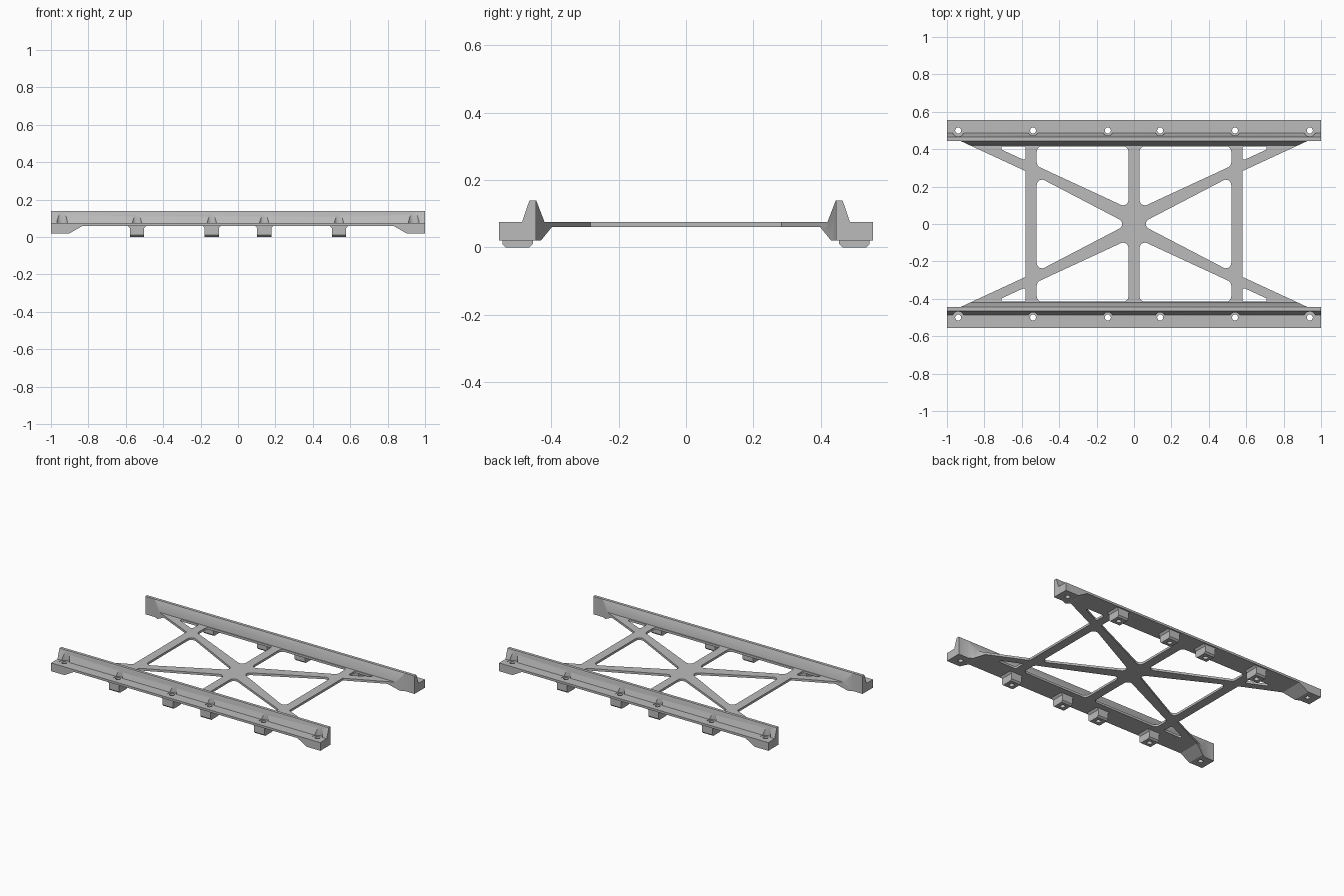
import bpy, bmesh, math
from mathutils import Vector

if "Cube" in bpy.data.objects:
    bpy.data.objects.remove(bpy.data.objects["Cube"])

grey = bpy.data.materials.new("plain_grey")
grey.use_nodes = True
grey.diffuse_color = (0.5, 0.5, 0.5, 1)
grey.node_tree.nodes["Principled BSDF"].inputs["Base Color"].default_value = (0.5, 0.5, 0.5, 1)


def prism(name, points, lo, hi, axis="z"):
    """Extrude a 2D outline along an axis (x: yz outline, y: xz outline, z: xy outline)."""
    place = {"x": lambda a, b, t: (t, a, b),
             "y": lambda a, b, t: (a, t, b),
             "z": lambda a, b, t: (a, b, t)}[axis]
    bm = bmesh.new()
    face = bm.faces.new([bm.verts.new(place(a, b, lo)) for a, b in points])
    moved = bmesh.ops.extrude_face_region(bm, geom=[face])["geom"]
    verts = [v for v in moved if isinstance(v, bmesh.types.BMVert)]
    bmesh.ops.translate(bm, verts=verts, vec=place(0, 0, hi - lo))
    bmesh.ops.recalc_face_normals(bm, faces=bm.faces)
    mesh = bpy.data.meshes.new(name)
    bm.to_mesh(mesh)
    bm.free()
    obj = bpy.data.objects.new(name, mesh)
    bpy.context.collection.objects.link(obj)
    mesh.materials.append(grey)
    return obj


def circle(x, y, r, n=32):
    return [(x + r * math.cos(2 * math.pi * i / n), y + r * math.sin(2 * math.pi * i / n))
            for i in range(n)]


def rounded(points, r, steps=6):
    """Replace every corner of a convex outline by an arc of radius r."""
    out = []
    pts = [Vector(p) for p in points]
    for i, p in enumerate(pts):
        u = (pts[i - 1] - p).normalized()
        v = (pts[(i + 1) % len(pts)] - p).normalized()
        half = u.angle(v) / 2
        centre = p + (u + v).normalized() * r / math.sin(half)
        a = p + u * r / math.tan(half) - centre
        b = p + v * r / math.tan(half) - centre
        sweep = math.pi - 2 * half
        for k in range(steps + 1):
            t = sweep * k / steps
            q = centre + (a * math.sin(sweep - t) + b * math.sin(t)) / math.sin(sweep)
            out.append((q.x, q.y))
    return out


def combine(obj, tool, operation):
    mod = obj.modifiers.new("combine", "BOOLEAN")
    mod.operation, mod.object, mod.solver = operation, tool, "EXACT"
    bpy.ops.object.select_all(action="DESELECT")
    bpy.context.view_layer.objects.active = obj
    obj.select_set(True)
    bpy.ops.object.modifier_apply(modifier=mod.name)
    bpy.data.objects.remove(tool)


def finish(obj):
    bpy.ops.object.select_all(action="DESELECT")
    bpy.context.view_layer.objects.active = obj
    obj.select_set(True)
    bpy.ops.object.shade_smooth_by_angle(angle=math.radians(25))


SLOPE = 0.463                    # direction of the diagonal braces
IN, OUT = 0.0144, 0.07           # brace edges, as offsets in y
BAR_IN, BAR_OUT = 0.52, 0.58     # cross bars
EDGE, RAIL_IN, RAIL_OUT = 0.415, 0.42, 0.555
BOTTOM, TOP = 0.06, 0.075


def brace(x, offset):
    return SLOPE * x + offset


def brace_x(y):
    return (y - IN) / SLOPE


# Cross-braced plate
w, bx = brace(BAR_OUT, IN), brace_x(RAIL_IN)
plate = prism("cross_brace_plate",
              [(bx, -RAIL_IN), (BAR_OUT, -w), (BAR_OUT, w), (bx, RAIL_IN),
               (-bx, RAIL_IN), (-BAR_OUT, w), (-BAR_OUT, -w), (-bx, -RAIL_IN)], BOTTOM, TOP)
end_window = [(0.031, 0), (BAR_IN, -brace(BAR_IN, IN)), (BAR_IN, brace(BAR_IN, IN))]
side_window = [(0.03, EDGE), (BAR_IN, EDGE), (BAR_IN, brace(BAR_IN, OUT)), (0.03, brace(0.03, OUT))]
corner_window = [(BAR_OUT, EDGE), (BAR_OUT, brace(BAR_OUT, OUT)), ((EDGE - OUT) / SLOPE, EDGE)]
for sx in (-1, 1):
    for sy in (-1, 1):
        windows = [(side_window, 0.028), (corner_window, 0.01)]
        if sy == 1:
            windows.append((end_window, 0.028))
        for shape, radius in windows:
            outline = [(sx * x, sy * y) for x, y in rounded(shape, radius)]
            combine(plate, prism("window_cutter", outline, 0, 0.2), "DIFFERENCE")
finish(plate)

# Side rails with end feet, middle feet and bolt holes
for sy, side in ((-1, "front"), (1, "back")):
    profile = [(RAIL_OUT, BOTTOM), (RAIL_OUT, TOP), (0.487, TOP), (0.465, 0.14),
               (0.445, 0.14), (RAIL_IN, TOP), (RAIL_IN, BOTTOM)]
    rail = prism(side + "_rail", [(sy * y, z) for y, z in profile], -1, 1, "x")

    for sx in (-1, 1):
        foot = [(1, 0.02), (0.9, 0.02), (0.83, BOTTOM), (0.83, 0.07), (1, 0.07)]
        combine(rail, prism("end_foot", [(sx * x, z) for x, z in foot],
                            *sorted((sy * 0.39, sy * RAIL_OUT)), "y"), "UNION")

    # Trim the inner side to the braces
    bx, ex = brace_x(0.38), brace_x(0.445)
    half = [(bx, 0.38), (ex, 0.445), (1, 0.445), (1, RAIL_OUT)]
    outline = half + [(-x, y) for x, y in reversed(half)]
    combine(rail, prism("trim", [(x, sy * y) for x, y in outline], -0.1, 0.3), "INTERSECT")

    for x in (-0.54, -0.14, 0.14, 0.54):
        foot = [(0.455, 0.07), (0.455, 0.01), (0.465, 0), (0.535, 0), (0.545, 0.01), (0.545, 0.07)]
        combine(rail, prism("middle_foot", [(sy * y, z) for y, z in foot],
                            x - 0.038, x + 0.038, "x"), "UNION")
        flare = [(x - 0.038, 0.048), (x + 0.038, 0.048), (x + 0.05, BOTTOM),
                 (x + 0.05, 0.068), (x - 0.05, 0.068), (x - 0.05, BOTTOM)]
        combine(rail, prism("foot_flare", flare, sy * 0.5 - 0.045, sy * 0.5 + 0.045, "y"), "UNION")

    for x in (-0.94, -0.54, -0.14, 0.14, 0.54, 0.94):
        seat = 0.032 if abs(x) > 0.9 else 0.028
        combine(rail, prism("seat_cutter", circle(x, sy * 0.5, seat), 0.072, 0.2), "DIFFERENCE")
        combine(rail, prism("hole_cutter", circle(x, sy * 0.5, 0.016), -0.1, 0.2), "DIFFERENCE")
    finish(rail)
